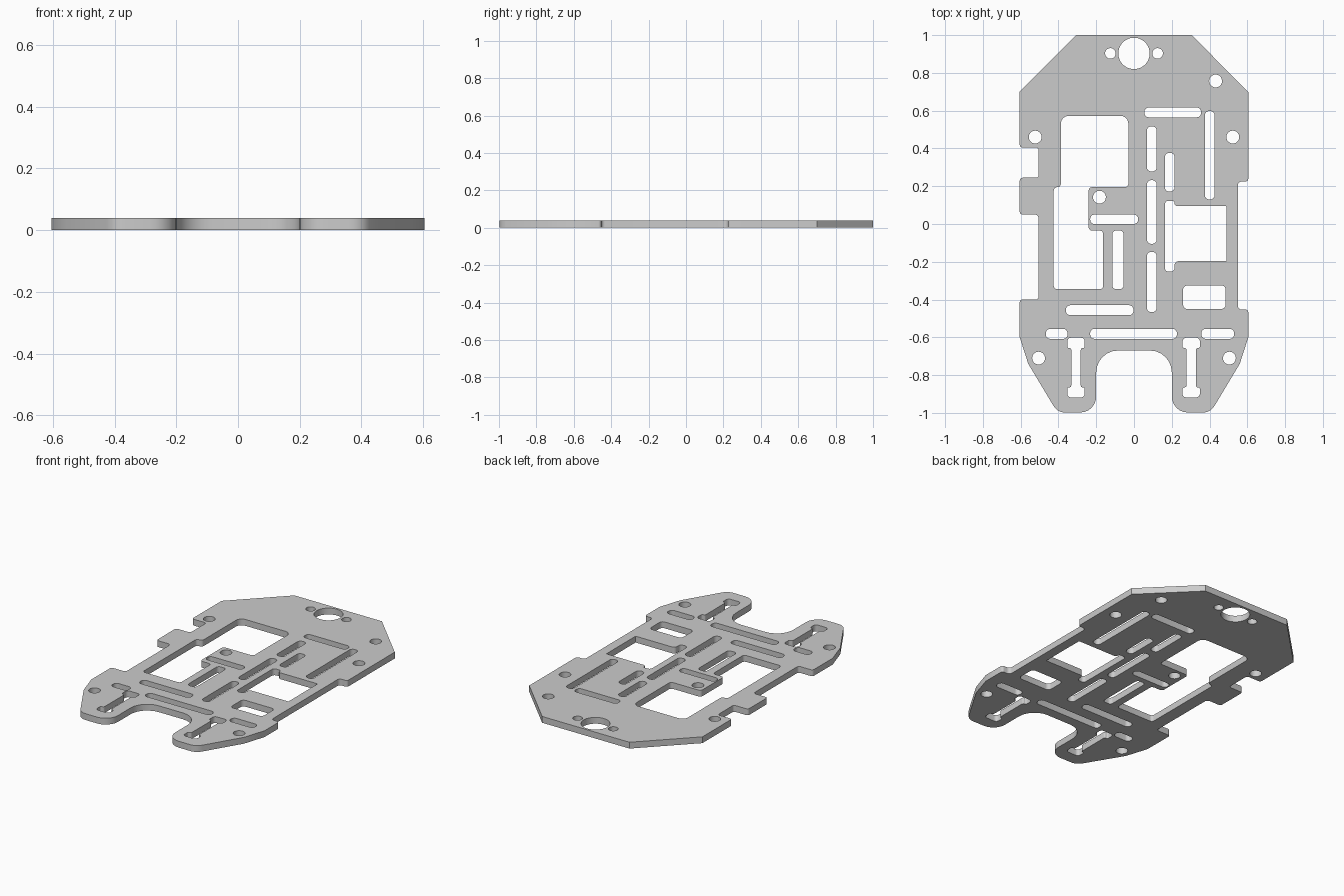
import bpy, bmesh, math
from mathutils import Vector

if "Cube" in bpy.data.objects:
    bpy.data.objects.remove(bpy.data.objects["Cube"])

THICK = 0.04
loops = []


def rounded(points, r=0.0, seg=6):
    """Store a closed loop; each point is (x, y) or (x, y, own corner radius)."""
    out, n = [], len(points)
    for i, p in enumerate(points):
        rad = p[2] if len(p) > 2 else r
        c = Vector(p[:2])
        a = Vector(points[i - 1][:2]) - c
        b = Vector(points[(i + 1) % n][:2]) - c
        half = a.angle(b) / 2
        if rad <= 0:
            out.append(c)
            continue
        t = min(rad / math.tan(half), a.length * 0.49, b.length * 0.49)
        rad = t * math.tan(half)
        a.normalize()
        b.normalize()
        centre = c + (a + b).normalized() * rad / math.sin(half)
        s, e = c + a * t - centre, c + b * t - centre
        sweep = s.angle_signed(e)
        for k in range(seg + 1):
            ang = -sweep * k / seg
            out.append(centre + Vector((s.x * math.cos(ang) - s.y * math.sin(ang),
                                        s.x * math.sin(ang) + s.y * math.cos(ang))))
    loops.append(out)


def slot(x0, y0, x1, y1, r=0.023):
    rounded([(x0, y0), (x1, y0), (x1, y1), (x0, y1)], r)


def hole(x, y, r, n=32):
    loops.append([Vector((x + r * math.cos(2 * math.pi * k / n),
                          y + r * math.sin(2 * math.pi * k / n))) for k in range(n)])


# Plate outline
F = 0.015
rounded([
    (-0.305, 1), (0.305, 1), (0.605, 0.70),
    (0.605, 0.225, F), (0.55, 0.225, 0.02), (0.55, -0.453, 0.02), (0.605, -0.453, F),
    (0.605, -0.60), (0.56, -0.74), (0.405, -0.998, 0.07), (0.2, -0.998, 0.085),
    (0.2, -0.67, 0.115), (-0.2, -0.67, 0.115),
    (-0.2, -0.998, 0.085), (-0.405, -0.998, 0.07), (-0.56, -0.74), (-0.605, -0.60),
    (-0.605, -0.4, F), (-0.505, -0.4, F), (-0.505, 0.05, 0.02), (-0.605, 0.05, F),
    (-0.605, 0.245, F), (-0.505, 0.245, F), (-0.505, 0.405, F), (-0.605, 0.405, F),
    (-0.605, 0.70)])

# Round holes
hole(0, 0.903, 0.083, 48)
for s in (-1, 1):
    hole(s * 0.125, 0.903, 0.028)
    hole(s * 0.523, 0.46, 0.034)
    hole(s * 0.505, -0.71, 0.034)
hole(0.432, 0.757, 0.034)
hole(-0.183, 0.142, 0.034)

# Strap slots
for box in [(0.055, 0.565, 0.355, 0.617), (0.375, 0.13, 0.427, 0.598),
            (0.068, 0.278, 0.12, 0.517), (0.068, -0.105, 0.12, 0.232),
            (0.068, -0.467, 0.12, -0.148), (0.163, 0.172, 0.215, 0.377),
            (-0.232, 0.0, 0.022, 0.05), (-0.36, -0.483, -0.003, -0.43),
            (-0.467, -0.608, -0.352, -0.555), (-0.232, -0.608, 0.227, -0.555),
            (0.357, -0.608, 0.53, -0.555)]:
    slot(*box)
slot(0.26, -0.45, 0.485, -0.325)
slot(-0.115, -0.345, -0.055, -0.035, 0.02)

# Left and right windows
rounded([(-0.387, 0.572, 0.04), (-0.03, 0.572, 0.04), (-0.03, 0.195), (-0.24, 0.195),
         (-0.24, -0.035), (-0.163, -0.035), (-0.163, -0.345), (-0.425, -0.345),
         (-0.425, 0.195), (-0.387, 0.195)], 0.018)
rounded([(0.163, 0.123), (0.215, 0.123), (0.215, 0.095), (0.49, 0.095, 0.005),
         (0.49, -0.197, 0.005), (0.215, -0.197), (0.215, -0.252), (0.163, -0.252)], 0.02)

# Dumbbell slots in the rear legs
for cx in (-0.307, 0.303):
    w, n, a, b, c, d = 0.046, 0.025, -0.602, -0.657, -0.865, -0.918
    rounded([(cx - w, a), (cx + w, a), (cx + w, b), (cx + n, b), (cx + n, c), (cx + w, c),
             (cx + w, d), (cx - w, d), (cx - w, c), (cx - n, c), (cx - n, b), (cx - w, b)], 0.02)

# Filled, extruded curve turned into a mesh
curve = bpy.data.curves.new("plate_profile", 'CURVE')
curve.dimensions = '2D'
curve.fill_mode = 'BOTH'
curve.extrude = THICK / 2
for pts in loops:
    sp = curve.splines.new('POLY')
    sp.points.add(len(pts) - 1)
    for p, v in zip(sp.points, pts):
        p.co = (v.x, v.y, THICK / 2 * 0, 1)
    sp.use_cyclic_u = True
profile = bpy.data.objects.new("plate_profile", curve)
bpy.context.collection.objects.link(profile)
mesh = bpy.data.meshes.new_from_object(
    profile.evaluated_get(bpy.context.evaluated_depsgraph_get()))
bpy.data.objects.remove(profile)

bm = bmesh.new()
bm.from_mesh(mesh)
bmesh.ops.remove_doubles(bm, verts=bm.verts, dist=1e-5)
bmesh.ops.translate(bm, verts=bm.verts, vec=(0, 0, THICK / 2))
bmesh.ops.recalc_face_normals(bm, faces=bm.faces)
bm.to_mesh(mesh)
bm.free()

plate = bpy.data.objects.new("base_plate", mesh)
bpy.context.collection.objects.link(plate)
bpy.context.view_layer.objects.active = plate
plate.select_set(True)
bpy.ops.object.shade_smooth_by_angle(angle=math.radians(30))
